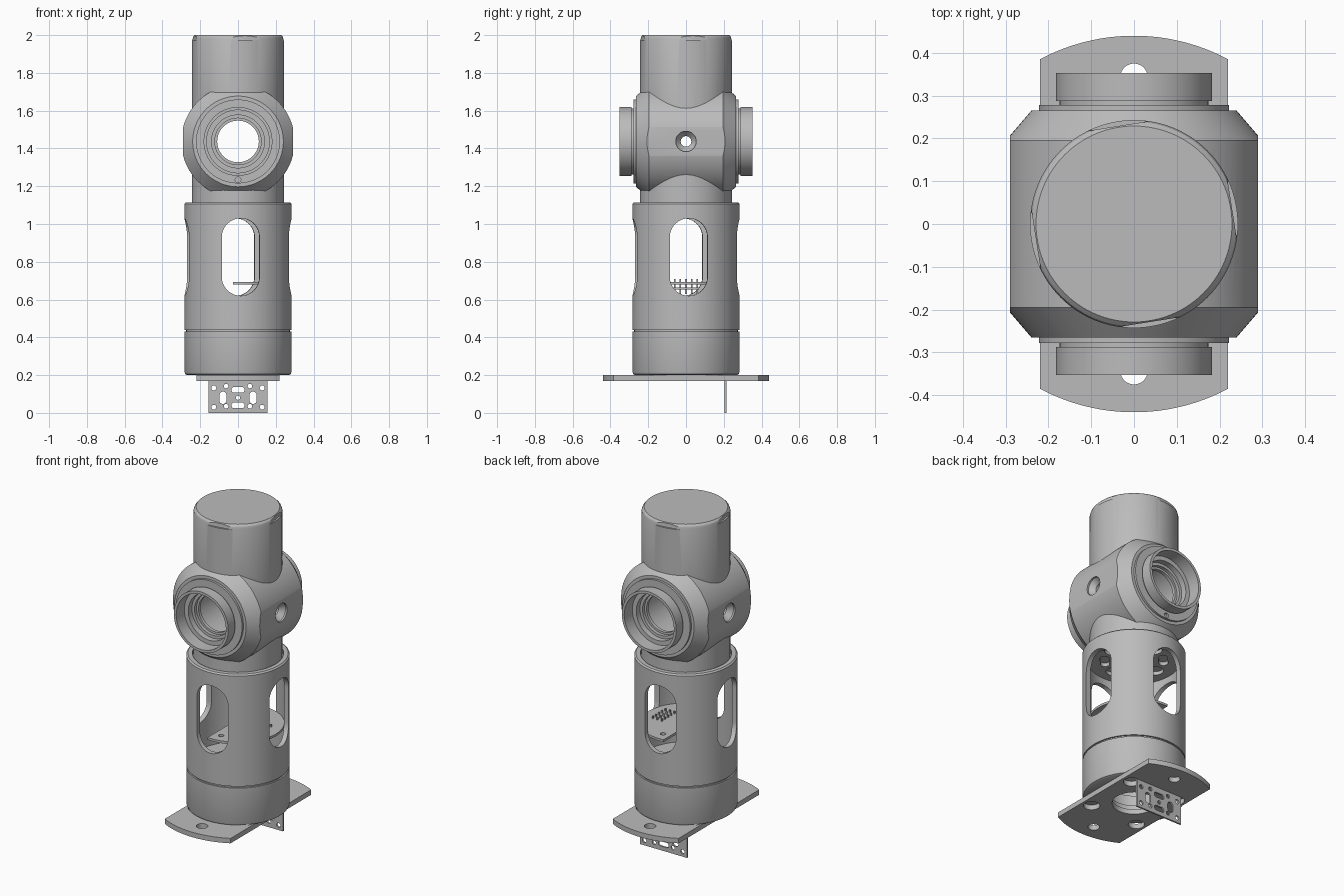
import bpy, bmesh
from math import pi, sin, cos, radians
from mathutils import Matrix

if "Cube" in bpy.data.objects:
    bpy.data.objects.remove(bpy.data.objects["Cube"])

grey = bpy.data.materials.new("plain_grey")
grey.use_nodes = True
grey.diffuse_color = (0.5, 0.5, 0.5, 1)
grey.node_tree.nodes["Principled BSDF"].inputs["Base Color"].default_value = (0.5, 0.5, 0.5, 1)

HEAD_Z = 1.437
UPRIGHT = Matrix.Rotation(pi / 2, 4, 'X')


def move(x, y, z):
    return Matrix.Translation((x, y, z))


def turn(angle, axis='Z'):
    return Matrix.Rotation(angle, 4, axis)


def finish(name, bm):
    bmesh.ops.recalc_face_normals(bm, faces=bm.faces)
    mesh = bpy.data.meshes.new(name)
    bm.to_mesh(mesh)
    bm.free()
    obj = bpy.data.objects.new(name, mesh)
    bpy.context.collection.objects.link(obj)
    mesh.materials.append(grey)
    return obj


def lathe(name, profile, place=Matrix(), steps=96):
    """Revolve a closed (radius, height) outline around z, then place it."""
    bm = bmesh.new()
    ring = [bm.verts.new((r, 0, z)) for r, z in profile]
    edges = [bm.edges.new((ring[i - 1], ring[i])) for i in range(len(ring))]
    bmesh.ops.spin(bm, geom=ring + edges, cent=(0, 0, 0), axis=(0, 0, 1),
                   angle=2 * pi, steps=steps)
    bmesh.ops.remove_doubles(bm, verts=bm.verts, dist=1e-5)
    bmesh.ops.dissolve_degenerate(bm, edges=bm.edges, dist=1e-6)
    bmesh.ops.transform(bm, matrix=place, verts=bm.verts)
    return finish(name, bm)


def slot(w, h, x=0, y=0, n=16):
    """Stadium outline; a circle when both sizes match."""
    r = min(w, h) / 2
    dx, dy = w / 2 - r, h / 2 - r
    pts = []
    for q, (sx, sy) in enumerate(((1, 1), (-1, 1), (-1, -1), (1, -1))):
        for i in range(n + 1):
            a = (q + i / n) * pi / 2
            p = (x + sx * dx + r * cos(a), y + sy * dy + r * sin(a))
            if not pts or abs(p[0] - pts[-1][0]) + abs(p[1] - pts[-1][1]) > 1e-5:
                pts.append(p)
    if abs(pts[0][0] - pts[-1][0]) + abs(pts[0][1] - pts[-1][1]) < 1e-5:
        pts.pop()
    return pts


def rect(w, h):
    return [(-w / 2, -h / 2), (w / 2, -h / 2), (w / 2, h / 2), (-w / 2, h / 2)]


def prisms(name, items):
    """Extrude each (outline, depth, placement) about its own plane."""
    bm = bmesh.new()
    for pts, depth, place in items:
        low = [bm.verts.new(place @ Matrix.Translation((x, y, -depth / 2)).translation) for x, y in pts]
        top = [bm.verts.new(place @ Matrix.Translation((x, y, depth / 2)).translation) for x, y in pts]
        bm.faces.new(low[::-1])
        bm.faces.new(top)
        for i in range(len(pts)):
            bm.faces.new((low[i - 1], low[i], top[i], top[i - 1]))
    return finish(name, bm)


def combine(obj, tool, operation='DIFFERENCE'):
    mod = obj.modifiers.new("shape", 'BOOLEAN')
    mod.operation, mod.solver, mod.object = operation, 'EXACT', tool
    bpy.context.view_layer.objects.active = obj
    bpy.ops.object.modifier_apply(modifier=mod.name)
    bpy.data.objects.remove(tool)


# Foot plate with curved ends, mounting holes and a centre bore
R, HALF = 0.4675, 0.49
arc = [(R * sin(HALF * i / 12), R * cos(HALF * i / 12) - 0.0275) for i in range(-12, 13)]
plate = prisms("foot_plate", [(arc + [(-x, -y) for x, y in arc], 0.03, move(0, 0, 0.185))])
holes = [(slot(0.24, 0.24), 0.1, move(0, 0, 0.185))]
for s in (-1, 1):
    holes.append((slot(0.064, 0.064, 0, 0.343 * s), 0.1, move(0, 0, 0.185)))
    holes += [(slot(0.09, 0.09, 0.16 * s, 0.17 * t), 0.1, move(0, 0, 0.185)) for t in (-1, 1)]
combine(plate, prisms("plate_holes", holes))

# Perforated hanging bracket
bracket = prisms("hanging_bracket", [(rect(0.314, 0.172), 0.01, move(0, 0.21, 0.086) @ UPRIGHT)])
outlines = [slot(0.07, 0.03, 0, z) for z in (0.04, 0.122)] + [slot(0.022, 0.022, 0, 0.08)]
for s in (-1, 1):
    outlines += [slot(0.026, 0.026, 0.128 * s, z) for z in (0.03, 0.132)]
    outlines += [slot(0.024, 0.024, 0.063 * s, z) for z in (0.035, 0.142)]
    outlines.append(slot(0.038, 0.065, 0.08 * s, 0.08))
combine(bracket, prisms("bracket_holes", [(o, 0.1, move(0, 0.21, 0) @ UPRIGHT) for o in outlines]))

# Lower drum, hollow with stepped bore
lathe("lower_drum", [(0.13, 0.2), (0.268, 0.2), (0.279, 0.205), (0.283, 0.216), (0.283, 0.43),
                     (0.274, 0.43), (0.274, 0.445), (0, 0.445), (0, 0.42), (0.16, 0.42),
                     (0.16, 0.3), (0.145, 0.3), (0.145, 0.23), (0.13, 0.23)])

# Windowed body with a pierced ceiling
body = lathe("windowed_body", [(0.12, 0.44), (0.283, 0.44), (0.283, 1.107), (0.275, 1.115),
                               (0.25, 1.115), (0.25, 1.092), (0.06, 1.092), (0.06, 1.07),
                               (0.255, 1.07), (0.255, 0.46), (0.12, 0.46)])
cuts = []
for k in range(4):
    around = turn(k * pi / 2 + radians(3))
    cuts.append((slot(0.2, 0.41), 0.2, around @ move(0, -0.28, 0.825) @ UPRIGHT))
    cuts.append((slot(0.09, 0.09, 0.16, 0), 0.1, around @ move(0, 0, 1.08)))
    cuts.append((slot(0.05, 0.11, 0.16, 0), 0.1, turn(pi / 4) @ around @ move(0, 0, 1.08)))
combine(body, prisms("body_cuts", cuts))

# Equipment shelf, a disc cut along one side
disc = [(0.254 * cos(a), 0.254 * sin(a)) for a in (radians(i * 4 - 96) for i in range(49))]
shelf = prisms("equipment_shelf", [([(max(x, -0.035), y) for x, y in disc], 0.014, move(0, 0, 0.687))])
combine(shelf, prisms("shelf_holes", [(slot(0.03, 0.03, 0.02, 0.19 * s), 0.1, move(0, 0, 0.687))
                                      for s in (-1, 1)]))

# Pin header through the shelf
pins = [(rect(0.008, 0.008), 0.08, move(0.12 + 0.03 * i, 0.03 * j, 0.67))
        for i in range(3) for j in range(-2, 3)]
prisms("header_pins", pins)
prisms("header_block", [(rect(0.09, 0.14), 0.012, move(0.15, 0, 0.658))])

# Head: chamfered drum along y with flats, joined to the upright cylinder
head_place = move(0, 0, HEAD_Z) @ UPRIGHT
head = lathe("head_and_tower", [(0, -0.265), (0.24, -0.265), (0.3, -0.195),
                                (0.3, 0.195), (0.24, 0.265), (0, 0.265)], head_place)
combine(head, prisms("head_flats", [(rect(0.58, 0.8), 0.526, move(0, 0, HEAD_Z))]), 'INTERSECT')
tower = lathe("tower", [(0, 1.095), (0.243, 1.095), (0.243, 1.978), (0.239, 1.99),
                        (0.229, 2.0), (0, 2.0)])
combine(head, tower, 'UNION')

# Bores through the head and notches on the cap rim
combine(head, lathe("lens_bore", [(0, -0.4), (0.166, -0.4), (0.166, 0.4), (0, 0.4)], head_place))
side_hole = [(0, -0.4), (0.054, -0.4), (0.054, -0.28), (0.028, -0.25),
             (0.028, 0.25), (0.054, 0.28), (0.054, 0.4), (0, 0.4)]
combine(head, lathe("side_hole", side_hole, move(0, 0, HEAD_Z) @ turn(pi / 2, 'Y'), 48))
combine(head, prisms("rim_notches", [(rect(0.1, 0.3), 0.1, turn(k * pi / 2 + radians(9)) @ move(0.282, 0, 2.022))
                                     for k in range(4)]))

# Stepped lens collars, front and back
collar = [(0.11, 0.2), (0.166, 0.2), (0.166, 0.262), (0.222, 0.262), (0.222, 0.278),
          (0.174, 0.278), (0.174, 0.288), (0.182, 0.288), (0.182, 0.353), (0.166, 0.353),
          (0.166, 0.275), (0.14, 0.275), (0.14, 0.24), (0.123, 0.24), (0.123, 0.22), (0.11, 0.22)]
for side, s in (("front", 1), ("back", -1)):
    ring = lathe(side + "_lens_collar", collar, move(0, 0, HEAD_Z) @ turn(s * pi / 2, 'X'))
    combine(ring, prisms("screw_hole", [(slot(0.03, 0.03), 0.08, move(0, -0.28 * s, 1.235) @ UPRIGHT)]))

# Smooth round surfaces, keep edges crisp
for obj in bpy.context.collection.objects:
    if obj.type == 'MESH' and obj.data.materials and obj.data.materials[0] == grey:
        bpy.ops.object.select_all(action='DESELECT')
        obj.select_set(True)
        bpy.context.view_layer.objects.active = obj
        bpy.ops.object.shade_smooth_by_angle(angle=radians(25))
